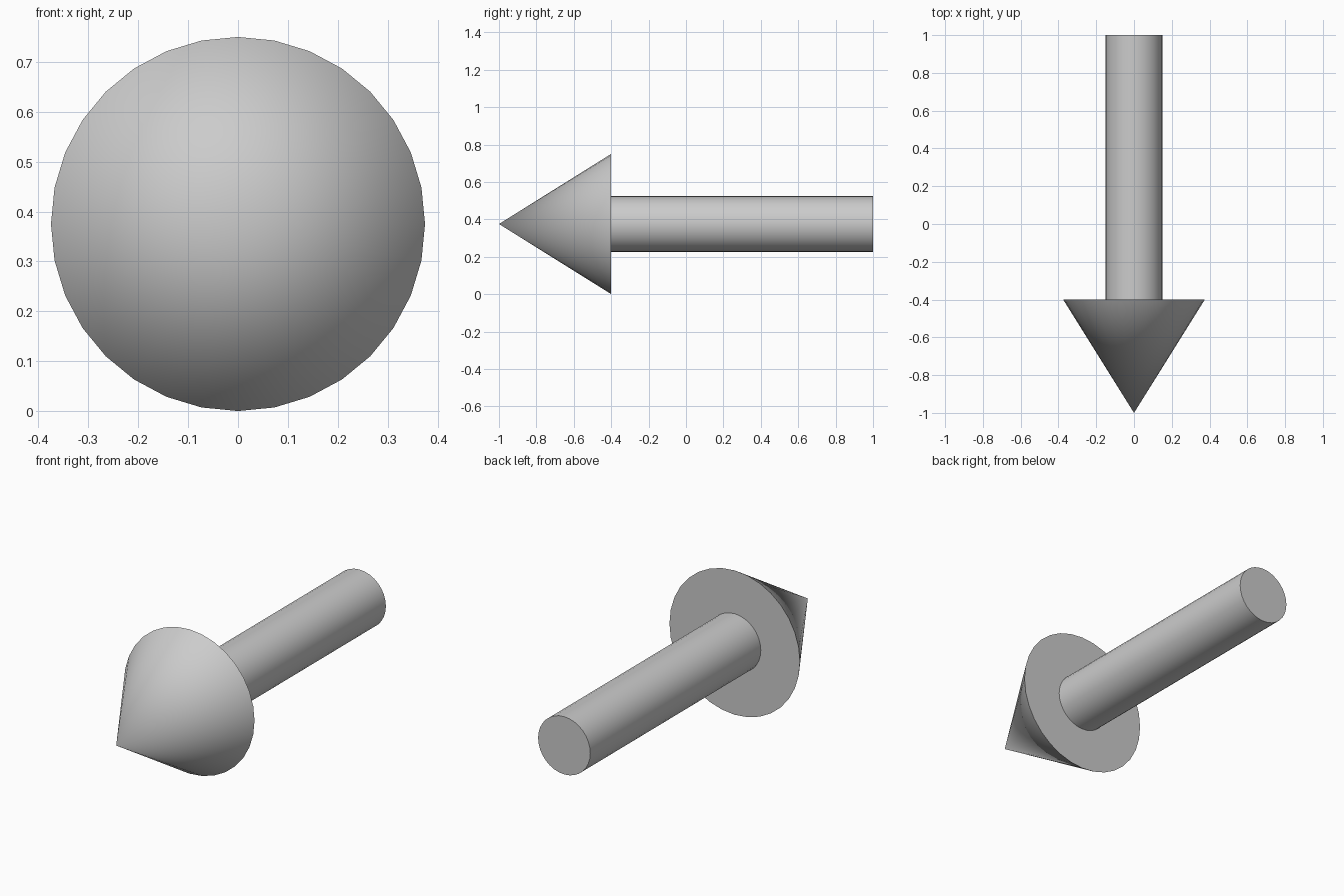
import bpy
import math

if "Cube" in bpy.data.objects:
    bpy.data.objects.remove(bpy.data.objects["Cube"])

AXIS_Z = 0.375           # height of the arrow's axis
HEAD_RADIUS = 0.375
SHAFT_RADIUS = 0.15
TIP_Y, JOINT_Y, TAIL_Y = -1.0, -0.4, 1.0


def turned_part(name, r_back, r_front, y_front, y_back):
    """Cone or cylinder lying along y, its top end facing -y."""
    bpy.ops.mesh.primitive_cone_add(
        vertices=32, radius1=r_back, radius2=r_front, depth=y_back - y_front,
        location=(0, (y_front + y_back) / 2, AXIS_Z),
        rotation=(math.radians(90), 0, 0))
    part = bpy.context.object
    part.name = name
    bpy.ops.object.transform_apply(location=True, rotation=True, scale=True)
    bpy.ops.object.shade_smooth_by_angle(angle=math.radians(30))
    return part


# Pointed head
turned_part("arrow_head", HEAD_RADIUS, 0, TIP_Y, JOINT_Y)

# Round shaft
turned_part("arrow_shaft", SHAFT_RADIUS, SHAFT_RADIUS, JOINT_Y, TAIL_Y)
